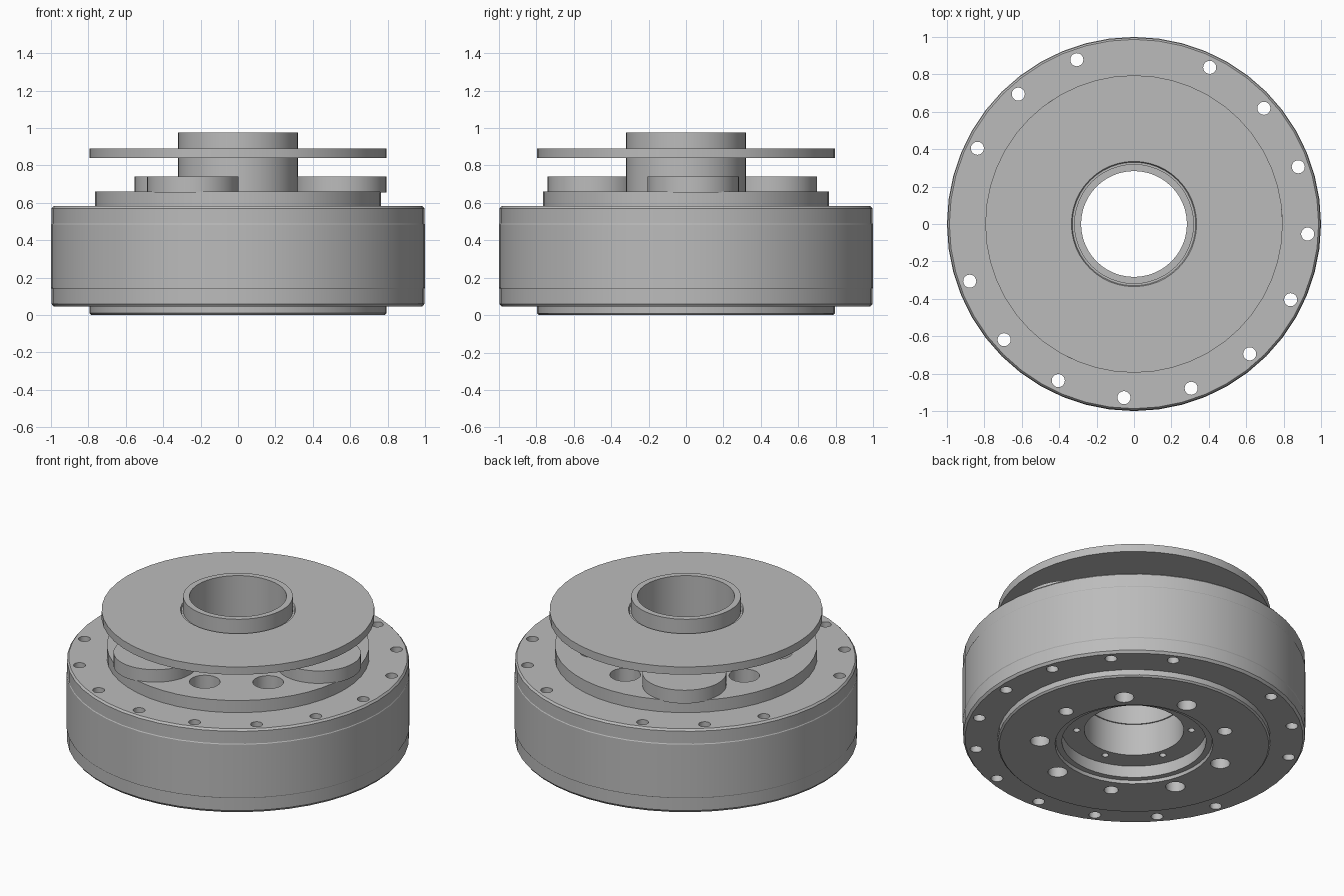
import bpy, bmesh
from math import sin, cos, pi, radians

cube = bpy.data.objects.get("Cube")
if cube:
    bpy.data.objects.remove(cube, do_unlink=True)

# Single machined-metal colour
metal = bpy.data.materials.new("plain_grey_metal")
metal.use_nodes = True
GREY = (0.5, 0.5, 0.5, 1)
metal.diffuse_color = GREY
metal.node_tree.nodes["Principled BSDF"].inputs["Base Color"].default_value = GREY


def add_object(name, bm):
    bmesh.ops.recalc_face_normals(bm, faces=bm.faces)
    mesh = bpy.data.meshes.new(name)
    bm.to_mesh(mesh)
    bm.free()
    mesh.materials.append(metal)
    ob = bpy.data.objects.new(name, mesh)
    bpy.context.collection.objects.link(ob)
    return ob


def lathe(name, profile, sides=48):
    """Revolve a closed (radius, height) profile about z."""
    bm = bmesh.new()
    rings = []
    for i in range(sides):
        a = 2 * pi * i / sides
        rings.append([bm.verts.new((r * cos(a), r * sin(a), z)) for r, z in profile])
    n = len(profile)
    for i in range(sides):
        here, there = rings[i], rings[(i + 1) % sides]
        for j in range(n):
            k = (j + 1) % n
            bm.faces.new((here[j], there[j], there[k], here[k]))
    return add_object(name, bm)


def discs(name, angles, orbit, radius, low, high, sides=20):
    """Equal upright cylinders placed on a circle."""
    bm = bmesh.new()
    for angle in angles:
        a = radians(angle)
        made = bmesh.ops.create_cone(bm, cap_ends=True, segments=sides, radius1=radius,
                                     radius2=radius, depth=high - low)
        bmesh.ops.translate(bm, verts=made["verts"],
                            vec=(orbit * cos(a), orbit * sin(a), (low + high) / 2))
    return add_object(name, bm)


def drill(target, angles, orbit, radius, low, high):
    cutter = discs("drill_cutter", angles, orbit, radius, low, high)
    cutter.hide_render = True
    mod = target.modifiers.new("holes", "BOOLEAN")
    mod.operation = "DIFFERENCE"
    mod.solver = "EXACT"
    mod.object = cutter
    bpy.context.view_layer.objects.active = target
    bpy.ops.object.modifier_apply(modifier=mod.name)
    bpy.data.objects.remove(cutter, do_unlink=True)


# Outer housing with chamfered rims
housing = lathe("outer_housing", [
    (0.78, 0.045), (0.985, 0.045), (0.997, 0.06), (0.997, 0.14), (1.0, 0.145),
    (1.0, 0.485), (0.997, 0.49), (0.997, 0.57), (0.987, 0.582), (0.74, 0.582)])

# Inner carrier: base plate, stepped underside recess, bore and raised cover
carrier = lathe("inner_carrier", [
    (0.29, 0.095), (0.42, 0.095), (0.42, 0.02), (0.455, 0.02), (0.46, 0.0),
    (0.785, 0.0), (0.795, 0.01), (0.795, 0.05), (0.765, 0.07), (0.765, 0.66),
    (0.29, 0.66)])

# Central tube and the flange around it
tube = lathe("central_tube", [(0.283, 0.3), (0.32, 0.3), (0.32, 0.975), (0.283, 0.975)])
flange = lathe("top_flange", [
    (0.31, 0.84), (0.795, 0.84), (0.795, 0.89), (0.335, 0.89), (0.33, 0.88), (0.31, 0.88)])

# Three gears standing on the cover
gear_angles = [4 + 120 * i for i in range(3)]
gears = discs("planet_gears", gear_angles, 0.55, 0.245, 0.655, 0.74, 40)

# Bolt holes round the rim, leaving two positions blank
rim_angles = [-3.3 + 22.5 * i for i in range(16) if i not in (4, 8)]
drill(housing, rim_angles, 0.93, 0.035, -0.1, 0.8)

# Pin holes in the cover and base, and small screw holes in the recess
pin_angles = [4 + 40 * i for i in range(9) if i % 3]
drill(carrier, pin_angles, 0.54, 0.09, 0.4, 0.8)
drill(carrier, pin_angles, 0.55, 0.057, -0.1, 0.2)
drill(carrier, gear_angles, 0.55, 0.042, -0.1, 0.2)
drill(carrier, [20 + 60 * i for i in range(6)], 0.335, 0.02, 0.05, 0.2)

# Smooth the turned walls and keep the edges sharp
bpy.ops.object.select_all(action="DESELECT")
for ob in (housing, carrier, tube, flange, gears):
    ob.select_set(True)
bpy.context.view_layer.objects.active = housing
bpy.ops.object.shade_smooth_by_angle(angle=radians(30))
